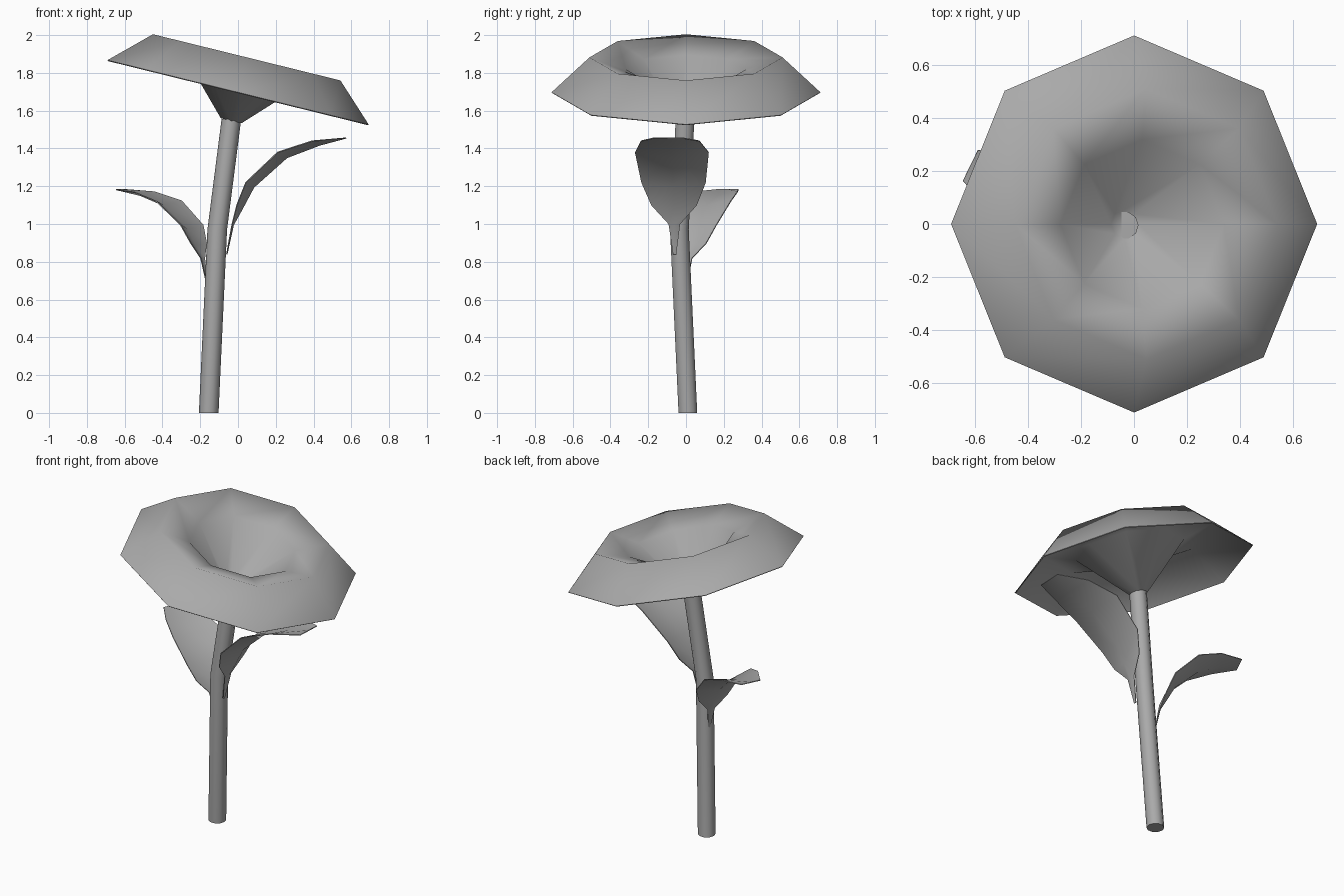
import bpy, bmesh, math
from mathutils import Vector, Matrix

cube = bpy.data.objects.get("Cube")
if cube:
    bpy.data.objects.remove(cube, do_unlink=True)

grey = bpy.data.materials.new("plain grey")
grey.use_nodes = True
grey.diffuse_color = (0.4, 0.4, 0.4, 1)
grey.node_tree.nodes["Principled BSDF"].inputs["Base Color"].default_value = (0.4, 0.4, 0.4, 1)


def finish(name, bm, matrix=Matrix(), sheet=0.0, angle=80):
    """Turn a bmesh into a smooth object, thickening thin sheets slightly."""
    mesh = bpy.data.meshes.new(name)
    bm.transform(matrix)
    bm.to_mesh(mesh)
    bm.free()
    mesh.materials.append(grey)
    ob = bpy.data.objects.new(name, mesh)
    bpy.context.collection.objects.link(ob)
    bpy.ops.object.select_all(action='DESELECT')
    bpy.context.view_layer.objects.active = ob
    ob.select_set(True)
    if sheet:
        mod = ob.modifiers.new("thickness", 'SOLIDIFY')
        mod.thickness = sheet
        mod.offset = 0
        bpy.ops.object.modifier_apply(modifier=mod.name)
    bpy.ops.object.shade_smooth_by_angle(angle=math.radians(angle))
    return ob


def loft(rings, closed=True):
    """Join successive rows of points with quads."""
    bm = bmesh.new()
    rows = [[bm.verts.new(p) for p in ring] for ring in rings]
    n = len(rows[0])
    for a, b in zip(rows, rows[1:]):
        for i in range(n if closed else n - 1):
            j = (i + 1) % n
            bm.faces.new((a[i], a[j], b[j], b[i]))
    return bm, rows


def circle(radius, sides, centre=(0, 0, 0)):
    c = Vector(centre)
    return [c + Vector((radius * math.cos(t), radius * math.sin(t), 0))
            for t in (2 * math.pi * i / sides for i in range(sides))]


# Flower head: eight-sided funnel with a turned-down rim, tilted to one side
profile = [(0.71, 0), (0.51, 0.19), (0.32, 0.125), (0.055, -0.15)]
bm, rows = loft([circle(r, 8, (0, 0, h)) for r, h in profile])
bm.faces.new(rows[-1])
tilt = Matrix.Translation((0, 0, 1.695)) @ Matrix.Rotation(math.radians(13.85), 4, 'Y')
finish("flower_head", bm, tilt, sheet=0.006)

# Stem: slightly bent tube
path = [(-0.155, 0.01, 0), (-0.11, -0.035, 0.97), (-0.035, -0.005, 1.555)]
bm, rows = loft([circle(0.052, 10, p) for p in path])
bm.faces.new(rows[0][::-1])
bm.faces.new(rows[-1])
finish("stem", bm, angle=50)

# Leaves: outward reach, height and half width along a folded, arching blade
blade = [(0, 0, 0.008), (0.03, 0.16, 0.03), (0.06, 0.26, 0.12), (0.11, 0.38, 0.17),
         (0.28, 0.54, 0.195), (0.46, 0.6, 0.155), (0.63, 0.615, 0.08)]


def leaf(name, base, turn, scale):
    rings = [[(u, -w, h), (u + 0.2 * w, 0, h - 0.15 * w), (u, w, h)] for u, h, w in blade]
    rings[-1][1] = (blade[-1][0], 0, blade[-1][1])
    bm, _ = loft(rings, closed=False)
    bmesh.ops.reverse_faces(bm, faces=bm.faces)
    place = (Matrix.Translation(base) @ Matrix.Rotation(math.radians(turn), 4, 'Z')
             @ Matrix.Scale(scale, 4))
    finish(name, bm, place, sheet=0.005)


leaf("left_leaf", (-0.06, -0.06, 0.84), -3, 1.0)
leaf("right_leaf", (-0.165, 0.0, 0.69), 154, 0.8)
